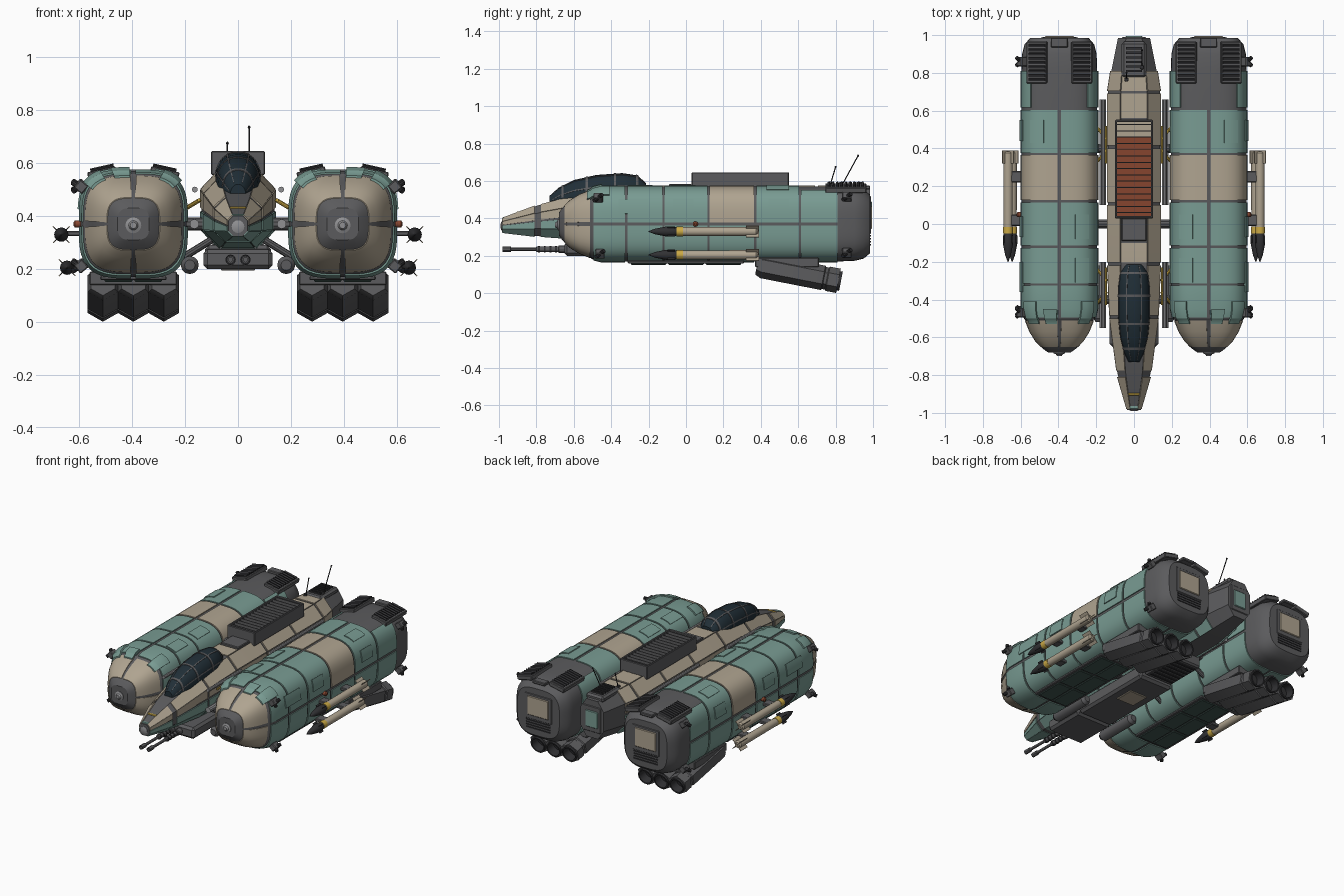
import bpy, bmesh
from math import sin, cos, radians, pi
from mathutils import Vector, Euler

if "Cube" in bpy.data.objects:
    bpy.data.objects.remove(bpy.data.objects["Cube"])

def mat(name, r, g, b):
    m = bpy.data.materials.new(name)
    m.diffuse_color = (r, g, b, 1)
    m.use_nodes = True
    m.node_tree.nodes["Principled BSDF"].inputs["Base Color"].default_value = m.diffuse_color
    return m
TEAL, TAN = mat('teal', .19, .33, .29), mat('tan', .43, .37, .28)
GREY, DARK = mat('grey', .105, .105, .11), mat('dark', .03, .03, .033)
GLASS, RUST = mat('glass', .015, .028, .038), mat('rust', .24, .06, .028)
YELLOW, BAY = mat('yellow', .6, .4, .06), mat('bay_green', .05, .09, .08)
LIGHT = mat('light_metal', .28, .28, .29)

def finish(name, bm, m):
    bmesh.ops.remove_doubles(bm, verts=bm.verts, dist=1e-5)
    bmesh.ops.recalc_face_normals(bm, faces=bm.faces)
    me = bpy.data.meshes.new(name)
    bm.to_mesh(me); bm.free()
    me.materials.append(m)
    ob = bpy.data.objects.new(name, me)
    bpy.context.collection.objects.link(ob)
    return ob

def box(name, c, size, m=GREY, rot=(0, 0, 0), bevel=.004):
    bm = bmesh.new()
    bmesh.ops.create_cube(bm, size=1)
    bmesh.ops.scale(bm, vec=size, verts=bm.verts)
    if bevel:
        bmesh.ops.bevel(bm, geom=bm.edges[:], offset=min(bevel, min(size) * .3), segments=1, affect='EDGES')
    ob = finish(name, bm, m)
    ob.location, ob.rotation_euler = c, Euler(rot)
    return ob

def turned(name, p, d, prof, m=GREY, n=16):
    """Turned solid: prof = (distance, radius) along direction d from p."""
    bm = bmesh.new()
    rings = [[bm.verts.new((r * cos(pi/2 + 2*pi*i/n), r * sin(pi/2 + 2*pi*i/n), t)) for i in range(n)]
             for t, r in ((t, max(r, .0003)) for t, r in prof)]
    for a, b in zip(rings, rings[1:]):
        for i in range(n):
            bm.faces.new((a[i], a[(i+1) % n], b[(i+1) % n], b[i]))
    bm.faces.new(rings[0]); bm.faces.new(rings[-1])
    ob = finish(name, bm, m)
    ob.rotation_euler = Vector(d).to_track_quat('Z', 'Y').to_euler()
    ob.location = p
    return ob

def rod(name, p, q, r, m=GREY, n=10):
    d = Vector(q) - Vector(p)
    return turned(name, p, d, [(0, r), (d.length, r)], m, n)

class Hull:
    """Body lofted along y; stations = (y, half width, z bottom, z top)."""
    def __init__(s, stations, angles, radius, cx=0, sx=1):
        s.st, s.an, s.rad, s.cx, s.sx = stations, angles, radius, cx, sx
    def pt(s, u, y, off):
        for a, b in zip(s.st, s.st[1:]):
            if y <= b[0] + 1e-6: break
        t = (y - a[0]) / (b[0] - a[0])
        hw, zb, zt = (a[i] + (b[i] - a[i]) * t for i in (1, 2, 3))
        c, n = cos(radians(u)), sin(radians(u))
        k = (1 + off) * s.rad(abs(c), abs(n))
        return (s.sx * (s.cx + hw * k * c), y, (zb + zt) / 2 + (zt - zb) / 2 * k * n)
    def core(s, name, m):
        bm = bmesh.new()
        R = [[bm.verts.new(s.pt(u, q[0], 0)) for u in s.an] for q in s.st]
        n = len(s.an)
        for a, b in zip(R, R[1:]):
            for i in range(n):
                bm.faces.new((a[i], a[(i+1) % n], b[(i+1) % n], b[i]))
        bm.faces.new(R[0]); bm.faces.new(R[-1])
        return finish(name, bm, m)
    def panel(s, name, u0, u1, y0, y1, off=.03, m=TEAL):
        us = [u0, u0] + [a + w for w in (-360, 0, 360) for a in s.an if u0 + .3 < a + w < u1 - .3] + [u1, u1]
        ys = [y0, y0] + [q[0] for q in s.st if y0 + .002 < q[0] < y1 - .002] + [y1, y1]
        bm = bmesh.new()
        G = [[bm.verts.new(s.pt(u, y, -.01 if i in (0, len(us)-1) or j in (0, len(ys)-1) else off))
              for i, u in enumerate(us)] for j, y in enumerate(ys)]
        for a, b in zip(G, G[1:]):
            for i in range(len(us) - 1):
                bm.faces.new((a[i], a[i+1], b[i+1], b[i]))
        return finish(name, bm, m)

# side pods
pod_prof = [(-.68, .06), (-.66, .088), (-.62, .125), (-.57, .155), (-.51, .178), (-.50, .188), (-.45, .2),
            (.82, .2), (.9, .197), (.95, .185), (.985, .155)]
pod_st = [(y, r, .37 - r, .37 + r) for y, r in pod_prof]
rounded = lambda c, s: (c**3.4 + s**3.4) ** (-1/3.4)
for sx in (1, -1):
    P = Hull(pod_st, [i * 6 for i in range(60)], rounded, .395, sx)
    P.core('pod_core', GREY)
    turned('pod_nose_tip', (sx*.395, -.665, .365), (0, -1, 0), [(0, .03), (.02, .03), (.025, .018), (.035, .012)], LIGHT)
    ys = [-.50, -.32, -.12, .12, .37, .61]
    for q in range(4):
        u0 = 90*q + 2.5
        P.panel('pod_nose_petal', u0 + 1, u0 + 84, -.65, -.512, .03, TAN)
        for a, b in zip(ys, ys[1:]):
            P.panel('pod_panel', u0, u0 + 85, a + .006, b - .006, .03, TAN if a == .12 and q < 2 else TEAL)
    for u0, u1 in ((2.5, 50), (130, 177.5), (182.5, 267.5), (272.5, 357.5)):
        P.panel('pod_rear_panel', u0, u1, .616, .81)
    # raised hatches and shoulder flaps
    for a, b in ((-.36, -.2), (-.07, .04), (.44, .55)):
        P.panel('side_hatch', 15, 34, a, b, .055)
    for u0, a, b in ((50, .43, .55), (112, -.08, .05), (112, -.31, -.18)):
        P.panel('top_hatch', u0, u0 + 18, a, b, .055)
    for u0 in (40, 68, 120):
        P.panel('shoulder_flap', u0, u0 + 18, -.53, -.41 if u0 != 68 else -.45, .075)
    # underside bay doors
    box('bay_frame', (sx*.395, .0, .166), (.25, .62, .016), GREY)
    for k in (-1, 1):
        for j in range(3):
            box('bay_door', (sx*.395 + k*.056, -.2 + j*.2, .16), (.105, .19, .016), BAY)
    # engine louvres on top
    for k in (-1, 1):
        lx, tilt = sx*.395 + k*.118, k*.22
        box('louvre_base', (lx, .855, .562), (.11, .22, .03), GREY, (0, tilt, 0))
        for i in range(9):
            box('louvre_slat', (lx, .765 + i*.0225, .58), (.09, .012, .014), DARK, (.4, tilt, 0), 0)
    # rear engine face
    box('rear_frame', (sx*.395, .98, .4), (.2, .016, .17), GREY)
    box('rear_panel', (sx*.395, .987, .405), (.155, .014, .125), TAN)
    for i in range(4):
        box('rear_grille', (sx*.395, .982, .258 + i*.016), (.18, .014, .008), DARK, bevel=0)
    box('rear_tow_block', (sx*.395, .96, .565), (.09, .05, .02))
    # angled thrusters beneath
    for k in (-1, 0, 1):
        turned('lower_thruster', (sx*(.395 + k*.115), .38, .151), (0, .435, -.085),
               [(0, .052), (.03, .066), (.36, .066), (.365, .06), (.38, .06), (.385, .066), (.443, .066),
                (.443, .052), (.38, .045), (.38, .001)], GREY, 6)
        turned('thruster_nozzle', (sx*(.395 + k*.115), .745, .08), (0, .435, -.085),
               [(0, .05), (.085, .052), (.085, .043), (.03, .038), (.03, .001)], DARK, 20)
    box('thruster_mount', (sx*.395, .54, .165), (.33, .34, .05))
    # corner control jets
    for y, z in ((.86, .515), (.86, .215), (-.47, .51), (-.46, .21)):
        box('jet_block', (sx*.592, y, z), (.04, .05, .04), GREY, (0, sx*(-.7 if z > .4 else .7), 0))
        for d in (-1, 1):
            rod('jet_nozzle', (sx*.6, y, z), (sx*.622, y + d*.022, z + d*.016), .011, DARK)
    # missiles with fins and pylons
    for x, z in ((.667, .33), (.645, .205)):
        at, ax = (sx*x, .385, z), (0, -1, 0)
        turned('missile_body', at, ax, [(0, .017), (.01, .025), (.42, .024), (.44, .022)], TAN)
        turned('missile_band', at, ax, [(.4, .0255), (.435, .0255)], YELLOW)
        turned('missile_tip', at, ax, [(.435, .022), (.45, .027), (.49, .027), (.55, .015), (.585, .002)], DARK)
        for a in (pi/4, -pi/4):
            box('missile_fin', (sx*x, .355, z), (.088, .07, .004), TAN, (0, a, 0), 0)
            box('missile_front_fin', (sx*x, -.08, z), (.075, .04, .003), DARK, (0, a, 0), 0)
        for y in (.02, .25):
            box('missile_pylon', (sx*(x - .035), y, z + .004), (.08, .06, .02), GREY)
    turned('marker_lamp', (sx*.595, .05, .37), (sx, 0, 0), [(0, .014), (.02, .014), (.026, .006)], RUST)
    # connecting beams, rails and yellow braces
    for y in (-.4, .0, .4):
        rod('cross_beam', (sx*.1, y, .37), (sx*.25, y, .37), .024)
        rod('lower_brace', (sx*.1, y, .31), (sx*.23, y, .23), .014)
    for a, b in ((-.55, -.2), (.1, .66)):
        rod('side_rail', (sx*.163, a, .5), (sx*.163, b, .5), .011, LIGHT)
        rod('side_rail_low', (sx*.165, a, .37), (sx*.165, b, .37), .018, LIGHT)
    for y in (-.33, .42):
        for d in (-1, 1):
            rod('yellow_brace', (sx*.145, y + d*.03, .46), (sx*.195, y + d*.09, .43), .008, YELLOW)
        rod('yellow_pipe', (sx*.148, y - .1, .46), (sx*.148, y + .1, .46), .006, YELLOW)
    turned('under_capsule', (sx*.182, -.52, .215), (0, 1, 0), [(0, .02), (.02, .034), (.28, .034), (.3, .02)], GREY, 12)

# central fuselage
A, B = 26.565, 63.435
octo = lambda c, s: 1 / max(c, s, (c + s) / 1.5)
F = Hull([(-.985, .036, .325, .40), (-.79, .088, .305, .47), (-.5, .125, .285, .545), (-.2, .137, .28, .57),
          (.7, .137, .28, .57), (.8, .122, .29, .57), (.985, .085, .31, .56)],
         [A, B, 180-B, 180-A, 180+A, 180+B, 360-B, 360-A], octo)
F.core('fuselage_core', GREY)
segs = [(-.98, -.81), (-.775, -.5), (-.485, -.22), (-.205, .1), (.115, .4), (.415, .69), (.705, .81)]
for i, (a, b) in enumerate(segs):
    for mir in (0, 1):
        for u0, u1, m in ((A+1, B-1, TAN), (3, A-.5, TAN), (-A+.5, -3, TEAL), (-B+1, -A-1, TEAL)):
            if mir: u0, u1 = 180 - u1, 180 - u0
            F.panel('fuselage_panel', u0, u1, a, b, .09 if i == 0 else .05, m)
    if i < 3:
        F.panel('chin_panel', 271 - (90 - B), 269 + (90 - B), a, b, .04, TEAL)
for a, b in ((-.205, -.1), (.56, .69), (.705, .81)):
    F.panel('spine_panel', B + 1, 179 - B, a, b, .04, TAN)
box('nose_sensor', (0, -.955, .398), (.05, .05, .02), TEAL)
box('nose_band', (0, -.9, .43), (.06, .014, .012), YELLOW, (.3, 0, 0))
turned('nose_lens', (0, -.975, .36), (0, -1, 0), [(0, .024), (.012, .024), (.016, .012)], LIGHT)

# cockpit canopy with frame
C = Hull([(-.73, .03, .42, .52), (-.68, .054, .42, .565), (-.6, .074, .42, .605), (-.48, .086, .42, .632),
          (-.34, .086, .42, .642), (-.26, .076, .42, .63), (-.215, .055, .42, .59)],
         [i * 10 for i in range(36)], lambda c, s: (c**2.3 + s**2.3) ** (-1/2.3))
C.core('canopy_glass', GLASS)
for y in (-.66, -.53, -.38, -.26):
    C.panel('canopy_hoop', 10, 170, y - .006, y + .006, .03, GREY)
for u in (20, 62, 114, 156):
    C.panel('canopy_rib', u, u + 4, -.72, -.22, .025, GREY)

# dorsal radiator
for sx in (1, -1):
    box('radiator_wall', (sx*.095, .29, .6), (.012, .52, .09))
for y in (.036, .546):
    box('radiator_end', (0, y, .6), (.2, .012, .09))
box('radiator_bed', (0, .25, .585), (.184, .42, .04), RUST, bevel=0)
box('radiator_bed_rear', (0, .5, .585), (.184, .09, .04), TAN, bevel=0)
for i in range(15):
    box('radiator_slat', (0, .06 + i*.0333, .622), (.184, .005, .04), GREY, bevel=0)
box('spine_block', (0, -.03, .572), (.13, .12, .025))

# tail block, vents and antennae
box('tail_cap', (0, .87, .565), (.13, .19, .04), GREY, bevel=.012)
for i in range(6):
    box('tail_vent', (0, .81 + i*.024, .588), (.085, .012, .012), DARK, bevel=0)
box('tail_frame', (0, .982, .435), (.13, .014, .17))
box('tail_panel', (0, .988, .435), (.09, .014, .11), TEAL)
for x, p, q in ((-.04, (.765, .56), (.8, .675)), (.042, (.83, .57), (.92, .735))):
    rod('antenna', (x, *p), (x, *q), .003, DARK, 6)
    turned('antenna_base', (x, p[0], p[1]), (0, 0, 1), [(0, .014), (.025, .01)], DARK)
    turned('antenna_tip', (x, *q), (0, 0, 1), [(-.006, .002), (0, .006), (.006, .002)], DARK, 8)

# belly pod, underside vents and twin guns
box('belly_front', (0, -.51, .237), (.26, .28, .075), GREY, bevel=.015)
box('belly_box', (0, -.08, .245), (.25, .58, .09), GREY, bevel=.015)
box('belly_hatch', (0, -.02, .2), (.13, .13, .012), TAN)
box('belly_vent_box', (0, .36, .255), (.21, .28, .08), GREY, bevel=.01)
for i in range(7):
    box('belly_vent_slat', (0, .26 + i*.034, .214), (.17, .014, .012), DARK, bevel=0)
for x in (-.028, .028):
    turned('gun_barrel', (x, -.63, .235), (0, -1, 0),
           [(0, .02), (.05, .02), (.052, .014), (.17, .014), (.172, .009), (.305, .009),
            (.307, .014), (.35, .014), (.35, .008), (.33, .008)], GREY, 12)
    for i in range(4):
        rod('gun_ring', (x, -.69 - i*.03, .235), (x, -.70 - i*.03, .235), .018, DARK, 12)

# smooth rounded surfaces, keep hard edges
bpy.ops.object.select_all(action='SELECT')
bpy.context.view_layer.objects.active = bpy.context.collection.objects[0]
bpy.ops.object.shade_smooth_by_angle(angle=radians(30))
